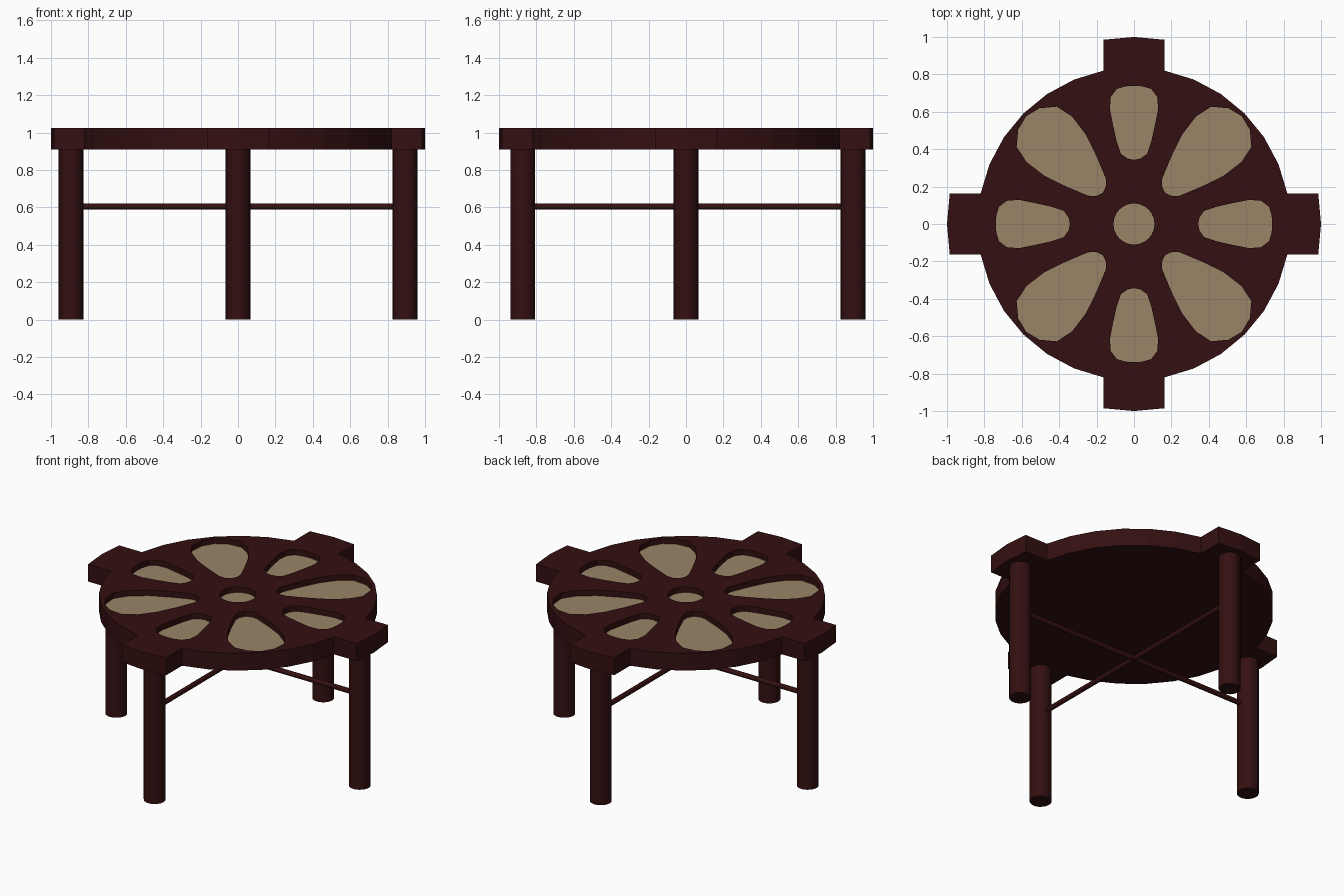
import bpy, bmesh, math
from mathutils import Matrix, Vector

if "Cube" in bpy.data.objects:
    bpy.data.objects.remove(bpy.data.objects["Cube"])

TOP, UNDER, FLOOR = 1.025, 0.91, 0.988


def material(name, rgb):
    m = bpy.data.materials.new(name)
    m.diffuse_color = (*rgb, 1)
    m.use_nodes = True
    m.node_tree.nodes["Principled BSDF"].inputs["Base Color"].default_value = m.diffuse_color
    return m


wood = material("dark red wood", (0.034, 0.005, 0.0055))
tan = material("tan inlay", (0.325, 0.231, 0.136))


def make_object(name, bm, *mats):
    bmesh.ops.recalc_face_normals(bm, faces=bm.faces)
    me = bpy.data.meshes.new(name)
    bm.to_mesh(me)
    bm.free()
    ob = bpy.data.objects.new(name, me)
    bpy.context.collection.objects.link(ob)
    for m in mats:
        me.materials.append(m)
    return ob


def prism(bm, pts, z0, z1):
    face = bm.faces.new([bm.verts.new((x, y, z0)) for x, y in pts])
    ext = bmesh.ops.extrude_face_region(bm, geom=[face], use_keep_orig=True)
    verts = [g for g in ext["geom"] if isinstance(g, bmesh.types.BMVert)]
    bmesh.ops.translate(bm, verts=verts, vec=(0, 0, z1 - z0))


def rotated(pts, a):
    c, s = math.cos(a), math.sin(a)
    return [(x * c - y * s, x * s + y * c) for x, y in pts]


def rod(name, p0, p1, r, sides):
    p0, p1 = Vector(p0), Vector(p1)
    d = p1 - p0
    bm = bmesh.new()
    mat = Matrix.Translation((p0 + p1) / 2) @ d.to_track_quat('Z', 'Y').to_matrix().to_4x4()
    bmesh.ops.create_cone(bm, cap_ends=True, segments=sides, radius1=r, radius2=r,
                          depth=d.length, matrix=mat)
    ob = make_object(name, bm, wood)
    bpy.ops.object.select_all(action='DESELECT')
    ob.select_set(True)
    bpy.context.view_layer.objects.active = ob
    bpy.ops.object.shade_smooth_by_angle(angle=math.radians(40))


# Tabletop: 32-sided disc with a tab over each leg
R = 0.836
step = math.pi / 16
w = R * math.sin(step)
quarter = [(R * math.cos(step), -w), (0.985, -w), (1.0, 0), (0.985, w)]
quarter += [(R * math.cos(k * step), R * math.sin(k * step)) for k in range(1, 7)]
outline = [p for q in range(4) for p in rotated(quarter, q * math.pi / 2)]
bm = bmesh.new()
prism(bm, outline, UNDER, TOP)
tabletop = make_object("tabletop", bm, wood, tan)

# Petal recesses: half profiles (along, across), mirrored
small = [(0.343, 0), (0.35, 0.035), (0.375, 0.07), (0.44, 0.092), (0.53, 0.112),
         (0.615, 0.129), (0.68, 0.124), (0.722, 0.092), (0.736, 0.045), (0.739, 0)]
large = [(0.235, 0), (0.25, 0.04), (0.28, 0.066), (0.40, 0.115), (0.52, 0.156),
         (0.64, 0.172), (0.735, 0.152), (0.795, 0.08), (0.815, 0)]
bm = bmesh.new()
for k in range(8):
    half = large if k % 2 else small
    petal = half + [(x, -y) for x, y in half[-2:0:-1]]
    prism(bm, rotated(petal, k * math.pi / 4), FLOOR, TOP + 0.1)
prism(bm, [(0.11 * math.cos(k * math.pi / 12), 0.11 * math.sin(k * math.pi / 12))
           for k in range(24)], FLOOR, TOP + 0.1)
cutter = make_object("recess_cutter", bm, wood)
cutter.hide_render = True

mod = tabletop.modifiers.new("recesses", 'BOOLEAN')
mod.operation = 'DIFFERENCE'
mod.solver = 'EXACT'
mod.object = cutter
bpy.context.view_layer.objects.active = tabletop
bpy.ops.object.modifier_apply(modifier=mod.name)
bpy.data.objects.remove(cutter)

# Recess floors are tan, everything else is wood
for p in tabletop.data.polygons:
    p.material_index = int(p.normal.z > 0.9 and abs(p.center.z - FLOOR) < 0.005)

# Legs
for name, x, y in (("right_leg", 0.893, 0), ("left_leg", -0.893, 0),
                   ("back_leg", 0, 0.893), ("front_leg", 0, -0.873)):
    rod(name, (x, y, 0), (x, y, UNDER + 0.005), 0.066, 24)

# Crossed stretchers between opposite legs
rod("side_stretcher", (-0.86, 0, 0.605), (0.86, 0, 0.605), 0.016, 12)
rod("front_back_stretcher", (0, -0.85, 0.605), (0, 0.86, 0.605), 0.016, 12)
